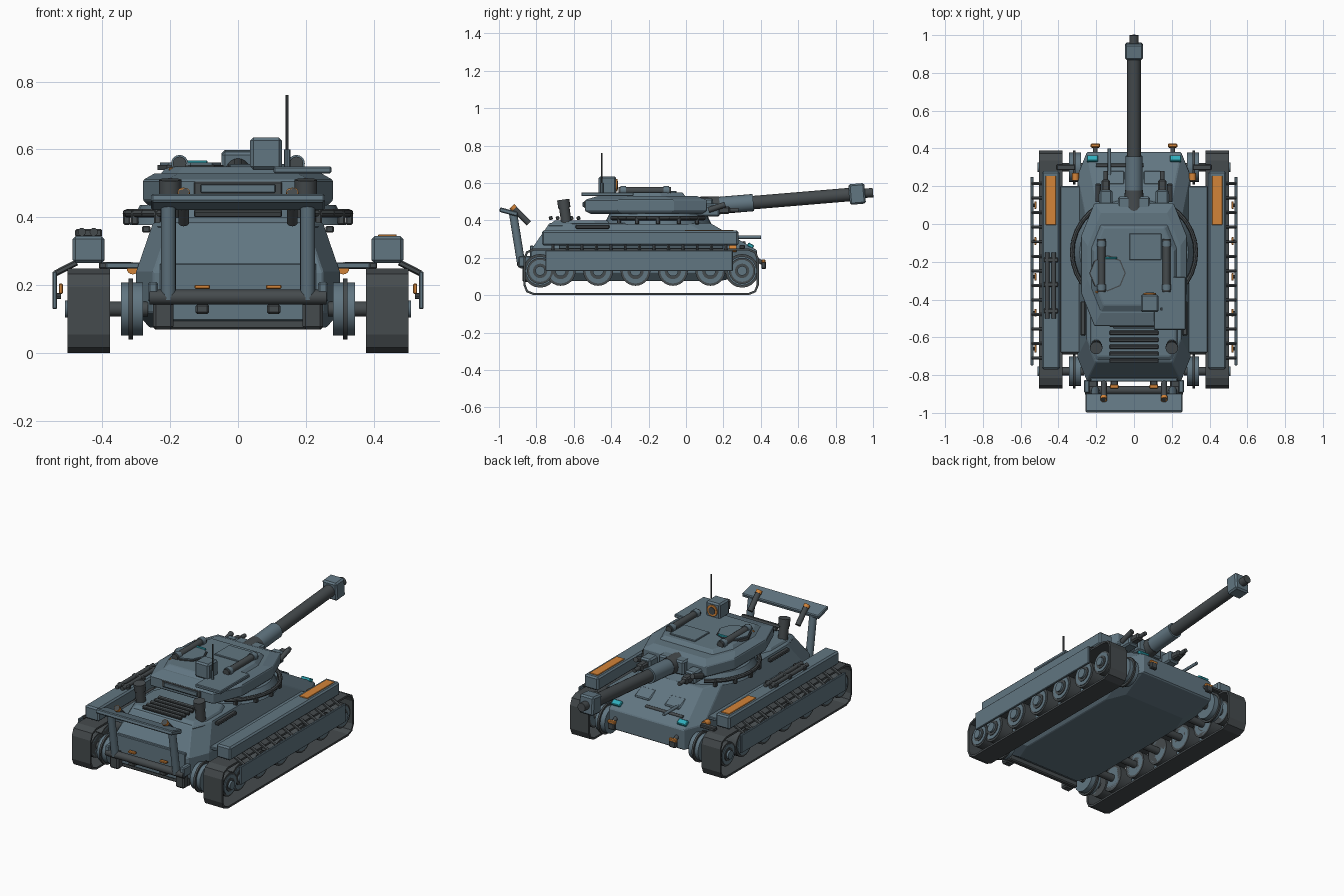
import bpy, bmesh, math
from mathutils import Vector

default_cube = bpy.data.objects.get("Cube")
if default_cube:
    bpy.data.objects.remove(default_cube)


def material(name, red, green, blue):
    paint = bpy.data.materials.new(name)
    paint.use_nodes = True
    color = (red, green, blue, 1)
    paint.diffuse_color = color
    paint.node_tree.nodes["Principled BSDF"].inputs["Base Color"].default_value = color
    return paint


STEEL = material("steel blue paint", .12, .18, .22)
DARK = material("dark gunmetal", .06, .07, .075)
ORANGE = material("orange marker", .65, .23, .04)
TEAL = material("teal glass", .03, .42, .5)

# Shared directions, heights and thicknesses
ACROSS, FORWARD, UP = Vector((1, 0, 0)), Vector((0, 1, 0)), Vector((0, 0, 1))
TRACK_X, TRACK_WIDTH, TRACK_HEIGHT = .44, .125, .25
WHEEL_Z, DECK_Z, ROOF_Z = .13, .4, .55
FENDER_TOP = .345
FRAME_Y = -.88
PLATE, SLIM, STOUT = .009, .012, .022


def finish(mesh_data, name, paint):
    bmesh.ops.recalc_face_normals(mesh_data, faces=mesh_data.faces)
    mesh = bpy.data.meshes.new(name)
    mesh_data.to_mesh(mesh)
    mesh_data.free()
    mesh.materials.append(paint)
    part = bpy.data.objects.new(name, mesh)
    bpy.context.collection.objects.link(part)
    return part


def soften(part, width):
    modifier = part.modifiers.new("edge", "BEVEL")
    modifier.width, modifier.segments = width, 1


def box(name, centre, size, paint=STEEL, tilt=0):
    """Soft-edged box, tilted about the cross axis in degrees."""
    size = [abs(side) for side in size]
    mesh_data = bmesh.new()
    bmesh.ops.create_cube(mesh_data, size=1)
    bmesh.ops.scale(mesh_data, vec=size, verts=mesh_data.verts)
    part = finish(mesh_data, name, paint)
    part.location = centre
    part.rotation_euler.x = math.radians(tilt)
    soften(part, min(PLATE, min(size) / 5))
    return part


def rod(name, start, reach, radius=SLIM, paint=DARK, sides=16, taper=1):
    """Cylinder or cone from a start point along a reach vector."""
    start, reach = Vector(start), Vector(reach)
    mesh_data = bmesh.new()
    bmesh.ops.create_cone(mesh_data, cap_ends=True, segments=sides, radius1=radius,
                          radius2=radius * taper, depth=reach.length)
    for face in mesh_data.faces:
        face.smooth = sides > 8 and len(face.verts) == 4
    part = finish(mesh_data, name, paint)
    part.location = start + reach / 2
    part.rotation_euler = reach.to_track_quat("Z", "Y").to_euler()
    return part


def both(make, name, place, extent, *rest):
    """Make the same part on the left and on the right."""
    for side in (1, -1):
        flip = Vector((side, 1, 1))
        make(name, Vector(place) * flip, Vector(extent) * flip, *rest)


def shell(name, half_width, rear, front, corner, rake, levels):
    """Chamfered slab whose outline draws in by an inset at each level."""
    mesh_data = bmesh.new()
    loops = []
    for height, inset in levels:
        wide = half_width - inset
        back, nose = rear + inset * 2, front - inset * rake
        cut = corner * 2.5
        edge = [(wide - corner, back), (wide, back + cut), (wide, nose - cut), (wide - corner, nose)]
        outline = edge + [(-x, y) for x, y in reversed(edge)]
        loops.append([mesh_data.verts.new((x, y, height)) for x, y in outline])
    for low, high in zip(loops, loops[1:]):
        for i in range(len(low)):
            mesh_data.faces.new((low[i - 1], low[i], high[i], high[i - 1]))
    mesh_data.faces.new(loops[0])
    mesh_data.faces.new(loops[-1])
    soften(finish(mesh_data, name, paint=STEEL), PLATE / 2)


# Hull and engine deck
shell("hull", .3, -.83, .38, .05, 5, [(.075, .04), (.12, 0), (.24, 0), (.385, .05)])
shell("engine_deck", .24, -.74, -.4, .03, 1, [(.37, 0), (DECK_Z, .02)])
box("rear_plate", (0, -.825, .18), (.46, .02, .17))
box("rear_sill", (0, -.81, .1), (.5, .03, .06), DARK)
for row in range(5):
    box("engine_grille_slat", (0, -.575 - row * .037, DECK_Z + SLIM), (.26, .02, .02), DARK, 20)
for hatch_x in (.1, -.1):
    box("bow_hatch", (hatch_x, .24, .31), (.1, .08, .03), STEEL, -25)
rod("stowed_bar", (-.2, .31, .28), ACROSS / 4, PLATE)
rod("bow_rod", (-.13, .26, .31), FORWARD * .14, PLATE, STEEL)
both(box, "deck_grab_bar", (.27, -.5, .365), (.025, .18, .02), DARK)

# Turret on an oval ring
RING_CENTRE = Vector((0, -.15, DECK_Z + SLIM))
ring = rod("turret_ring", RING_CENTRE - UP * .035, UP * .06, .32, STEEL, 32, .9)
ring.scale.y = .9
shell("turret", .28, -.54, .11, .07, 1.5, [(.435, .015), (.45, 0), (.51, 0), (.53, .035)])
shell("turret_roof", .23, -.47, 0, .05, 1, [(.525, 0), (ROOF_Z, .02)])
box("roof_panel", (.06, -.12, ROOF_Z), (.17, .14, .015))
box("rear_roof_plate", (.19, -.42, .54), (.17, .28, .02))
box("turret_rear_recess", (0, -.535, .485), (.26, .02, .04), DARK)
box("turret_rear_hatch", (0, -.548, .485), (.22, PLATE, .025))
HATCH = Vector((-.14, -.26, .54))
rod("hatch_seal", HATCH, UP * .015, .097, DARK, 8)
rod("commander_hatch", HATCH, UP * STOUT, .09, STEEL, 8)
box("periscope_glass", (-.12, -.18, ROOF_Z + SLIM), (.06, SLIM, SLIM), TEAL)

# Rail and clamps follow the ring on each side
angles = [math.radians(step * 11) for step in range(-5, 6)]
rail = [RING_CENTRE + ACROSS * .328 * math.cos(a) + FORWARD * .3 * math.sin(a) for a in angles]
for here, beyond in zip(rail, rail[1:]):
    both(rod, "turret_rail", here, beyond - here, SLIM, DARK, 8)
for point in rail[1::2]:
    both(box, "rail_clamp", point - UP * SLIM, (STOUT, STOUT, STOUT * 2), DARK)

# Roof launchers, side guns and exhausts
LAUNCHER = Vector((.172, -.36, ROOF_Z + PLATE))
both(rod, "roof_launcher", LAUNCHER, FORWARD * .28, .02)
for along in (.01, .24):
    both(rod, "launcher_collar", LAUNCHER + FORWARD * along, FORWARD * .03, .025, STEEL)
both(box, "launcher_marker", LAUNCHER + ACROSS * STOUT - UP * STOUT, (.02, SLIM, .02), ORANGE)
SIDE_GUN = Vector((.15, .12, .455))
both(box, "side_gun_mount", SIDE_GUN, (.07, .12, .07))
both(box, "side_gun_body", SIDE_GUN + FORWARD * .08, (.045, .07, .04), DARK)
both(rod, "side_gun_barrel", SIDE_GUN, FORWARD * .16)
both(rod, "smoke_tube", SIDE_GUN + ACROSS * .04, FORWARD * .09 + UP * .03, .015)
STACK, STACK_LEAN = Vector((.2, -.64, .39)), Vector((0, -.015, .11))
both(rod, "exhaust_stack", STACK, STACK_LEAN, .028)
both(rod, "exhaust_lip", STACK + STACK_LEAN * .7, STACK_LEAN * .4, .033)

# Main gun, raised slightly
GUN_ROOT, GUN_AXIS = Vector((0, 0, .465)), FORWARD + UP / 12
box("mantlet", (0, .08, .475), (.17, .13, .085))


def barrel(name, begin, end, radius, paint, taper=1):
    rod(name, GUN_ROOT + GUN_AXIS * begin, GUN_AXIS * (end - begin), radius, paint, 20, taper)


barrel("gun_collar", 0, .18, .06, DARK, .8)
barrel("gun_sleeve", .12, .36, .046, STEEL)
barrel("gun_barrel", .3, .9, .036, DARK)
barrel("muzzle_tip", .9, 1, .025, DARK)
box("muzzle_brake", GUN_ROOT + GUN_AXIS * .915, (.096, .085, .11), STEEL, 5)

# Sensor box and aerial
SENSOR = Vector((.083, -.42, .588))
sensor_face = SENSOR + FORWARD * .045
box("sensor_box", SENSOR, (.094, .094, .094))
rod("sensor_rim", sensor_face, FORWARD * PLATE, .034, ORANGE)
rod("sensor_lens", sensor_face, FORWARD * SLIM, STOUT)
AERIAL = Vector((.145, -.45, .54))
rod("aerial_base", AERIAL, UP * .06, PLATE, STEEL, 8)
rod("aerial", AERIAL, UP * .22, PLATE / 2, DARK, 8)

# Rear frame
box("rear_frame_shelf", (0, -.948, .445), (.512, .1, .025), STEEL, -15)
rod("rear_frame_bar", (-.26, FRAME_Y, .165), ACROSS * .52, STOUT)
both(rod, "rear_frame_post", (.205, FRAME_Y, .16), (0, -.045, .28), STOUT, STEEL)
both(box, "rear_frame_foot", (.22, -.85, .12), (.06, .05, .1), DARK)
both(box, "rear_frame_bracket", (.25, -.86, .18), (.03, .07, .06))
DAMPER, DAMPER_SLOPE = Vector((.16, -.93, .475)), (FORWARD - UP) * .09
both(rod, "damper", DAMPER, DAMPER_SLOPE, .016)
both(rod, "damper_cap", DAMPER, DAMPER_SLOPE / 7, .018, ORANGE)
both(box, "tow_block", (.105, -.85, WHEEL_Z), (.04, .05, .03), DARK)
both(box, "tow_marker", (.105, -.86, .195), (.045, .02, SLIM), ORANGE)

# Bow lamps and hooks
both(box, "bow_lamp_glass", (.22, .345, .265), (.06, .035, .02), TEAL, -30)
HOOK = Vector((.205, .415, .16))
both(rod, "bow_hook_arm", HOOK - FORWARD * .06 + UP * .04, FORWARD * .06 - UP * .03)
both(box, "bow_hook", HOOK, (.045, .025, .04), DARK)
both(box, "bow_hook_marker", HOOK + UP * STOUT, (.05, .02, .02), ORANGE)
both(rod, "corner_lamp", (.31, .23, .25), FORWARD * .04, .018, ORANGE)


def track(name, centre, size):
    """Open band with cut corners."""
    mesh_data = bmesh.new()
    bmesh.ops.create_cube(mesh_data, size=1)
    bmesh.ops.scale(mesh_data, vec=[abs(side) for side in size], verts=mesh_data.verts)
    corners = [e for e in mesh_data.edges if abs((e.verts[0].co - e.verts[1].co).x) > PLATE]
    bmesh.ops.bevel(mesh_data, geom=corners, offset=.055, segments=2, profile=.5, affect="EDGES")
    mesh_data.normal_update()
    ends = [f for f in mesh_data.faces if abs(f.normal.x) > .9]
    bmesh.ops.delete(mesh_data, geom=ends, context="FACES")
    part = finish(mesh_data, name, DARK)
    part.location = centre
    modifier = part.modifiers.new("thickness", "SOLIDIFY")
    modifier.thickness = SLIM


def wheel(name, y, radius, width):
    """Tyre, disc, ring and hub stacked outward on one axle."""
    inner = Vector((TRACK_X - width / 2, y, WHEEL_Z))
    layers = [("tyre", 1, 0, DARK), ("disc", .84, .004, STEEL), ("ring", .55, .008, DARK), ("hub", .36, .02, STEEL)]
    for layer, ratio, proud, paint in layers:
        both(rod, name + "_" + layer, inner, ACROSS * (width + proud), radius * ratio, paint, 24)
    both(rod, name + "_axle", inner, ACROSS * -TRACK_WIDTH, STOUT)


# Running gear
both(track, "track_band", (TRACK_X, -.24, TRACK_HEIGHT / 2), (TRACK_WIDTH, 1.26, TRACK_HEIGHT))
for step in range(5):
    wheel("road_wheel", -.67 + step * .2, .08, .08)
for end_y in (-.78, .3):
    wheel("end_wheel", end_y, .07, .1)
    both(rod, "final_drive", (.28, end_y, WHEEL_Z), ACROSS * .065, .078, STEEL, 20)
    both(rod, "drive_flange", (.31, end_y, WHEEL_Z), ACROSS * SLIM, .09, DARK, 20)

# Fender, sponson shelf and side skirt
both(box, "fender_box", (TRACK_X, -.245, .305), (.094, 1.05, .08))
both(box, "fender_panel", (TRACK_X, .125, FENDER_TOP), (.055, .26, PLATE), ORANGE)
both(box, "sponson_shelf", (.335, -.24, .258), (.11, .88, .018))
both(box, "shelf_arm", (.36, .3, .258), (.1, .03, .02), DARK)
both(box, "side_skirt", (.54, -.25, .185), (.014, 1, .11))
for step in range(13):
    both(rod, "skirt_clip", (.475, -.71 + step * .077, .267), (.063, 0, -.032), PLATE, DARK, 6)
for step in range(5):
    marker = Vector((.522, -.66 + step * .19, .19))
    both(box, "skirt_marker", marker, (SLIM, .04, .03), ORANGE)
    both(rod, "skirt_spring", marker - UP * STOUT, ACROSS * .018, PLATE, DARK, 8)

# Tools carried on one fender
for tool_x in (-.46, -.425):
    rod("fender_tool", (tool_x, -.5, FENDER_TOP + SLIM), FORWARD * .35)
for clamp_y in (-.46, -.32, -.19):
    box("tool_clamp", (-TRACK_X, clamp_y, FENDER_TOP + PLATE), (.08, .025, .025), DARK)
